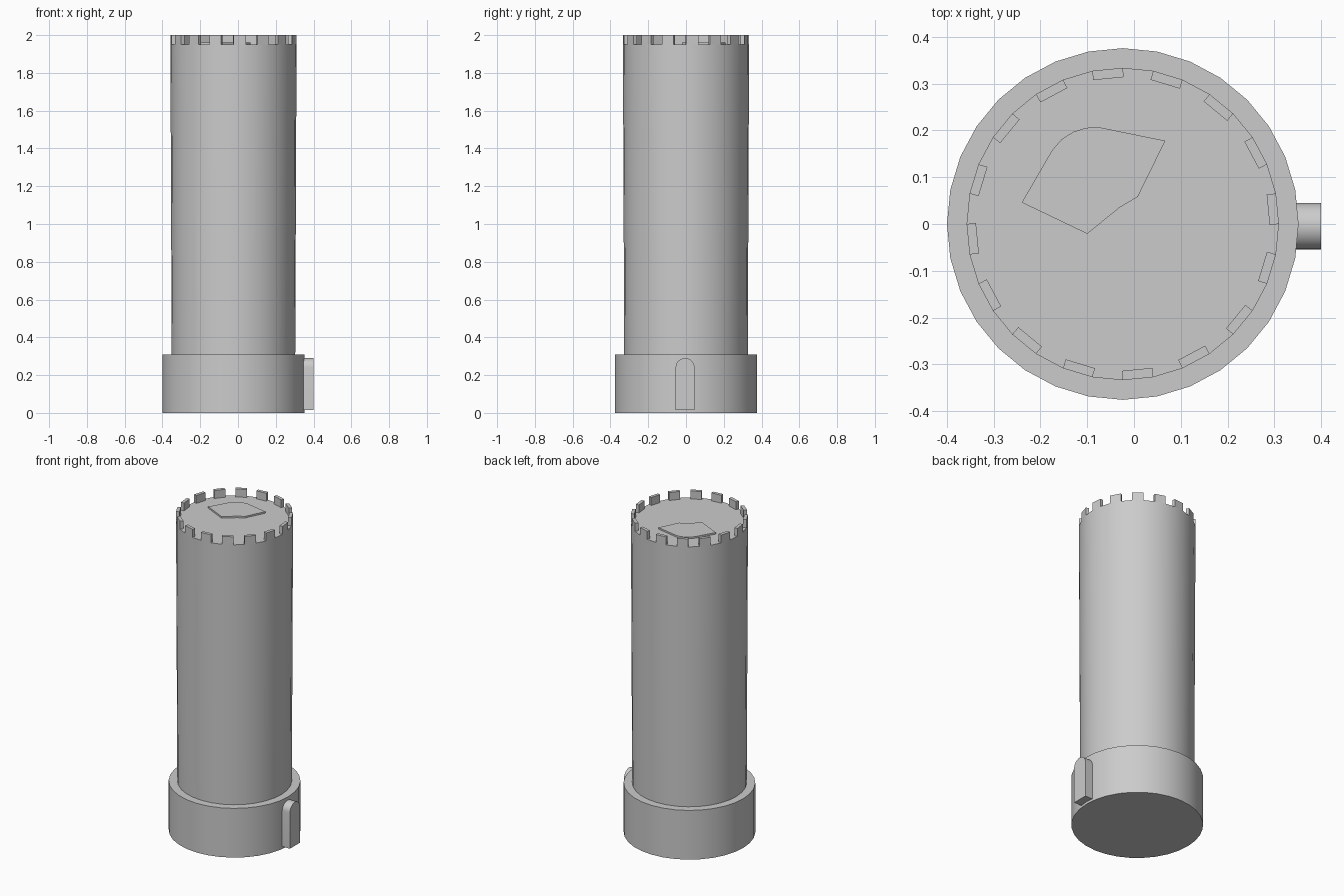
import bpy, bmesh, math
from mathutils import Vector

if "Cube" in bpy.data.objects:
    bpy.data.objects.remove(bpy.data.objects["Cube"])

CX = -0.024      # tower axis
SIDES = 32
R_TOP = 0.334
FLOOR = 1.95


def finish(bm, name, smooth=False):
    bmesh.ops.recalc_face_normals(bm, faces=bm.faces[:])
    me = bpy.data.meshes.new(name)
    bm.to_mesh(me)
    bm.free()
    ob = bpy.data.objects.new(name, me)
    bpy.context.collection.objects.link(ob)
    if smooth:
        bpy.ops.object.select_all(action='DESELECT')
        ob.select_set(True)
        bpy.context.view_layer.objects.active = ob
        bpy.ops.object.shade_smooth_by_angle(angle=math.radians(30))
    return ob


def prism(bm, points, offset):
    """Closed solid from a polygon pushed along an offset vector."""
    off = Vector(offset)
    low = [bm.verts.new(p) for p in points]
    high = [bm.verts.new(Vector(p) + off) for p in points]
    bm.faces.new(low[::-1])
    bm.faces.new(high)
    n = len(low)
    for i in range(n):
        j = (i + 1) % n
        bm.faces.new((low[i], low[j], high[j], high[i]))


def ring(radius, z):
    return [bm.verts.new((CX + radius * math.cos(a), radius * math.sin(a), z))
            for a in (2 * math.pi * i / SIDES for i in range(SIDES))]


def drum(name, r_low, r_high, z_low, z_high):
    global bm
    bm = bmesh.new()
    low, high = ring(r_low, z_low), ring(r_high, z_high)
    bm.faces.new(low[::-1])
    bm.faces.new(high)
    for i in range(SIDES):
        j = (i + 1) % SIDES
        bm.faces.new((low[i], low[j], high[j], high[i]))
    finish(bm, name, True)


# Wide foot and slightly flared shaft
drum("base", 0.376, 0.376, 0, 0.31)
drum("shaft", 0.327, R_TOP, 0.30, FLOOR)

# Battlements: one block on every second side of the shaft
bm = bmesh.new()
for k in range(0, SIDES, 2):
    a0, a1 = (2 * math.pi * i / SIDES for i in (k, k + 1))
    p0 = Vector((CX + R_TOP * math.cos(a0), R_TOP * math.sin(a0), FLOOR))
    p1 = Vector((CX + R_TOP * math.cos(a1), R_TOP * math.sin(a1), FLOOR))
    mid = (a0 + a1) / 2
    inward = Vector((-math.cos(mid), -math.sin(mid), 0)) * 0.02
    prism(bm, [p0, p1, p1 + inward, p0 + inward], (0, 0, 2 - FLOOR))
finish(bm, "battlements")

# Arched door on the right side of the base
bm = bmesh.new()
dy, r = -0.005, 0.05
outline = [(0.33, dy - r, 0.015), (0.33, dy + r, 0.015)]
outline += [(0.33, dy + r * math.cos(t), 0.24 + r * math.sin(t))
            for t in (math.pi * i / 12 for i in range(13))]
prism(bm, outline, (0.07, 0, 0))
finish(bm, "door", True)

# Thin hatch slab on the roof, with one rounded corner
bm = bmesh.new()
slab = [(-0.24, 0.046), (-0.1, -0.021), (-0.031, 0.035), (0.008, 0.058),
        (0.067, 0.178), (-0.08, 0.208), (-0.105, 0.205), (-0.13, 0.197),
        (-0.155, 0.181), (-0.175, 0.158)]
prism(bm, [(x, y, FLOOR - 0.01) for x, y in slab], (0, 0, 0.02))
finish(bm, "roof_hatch")
